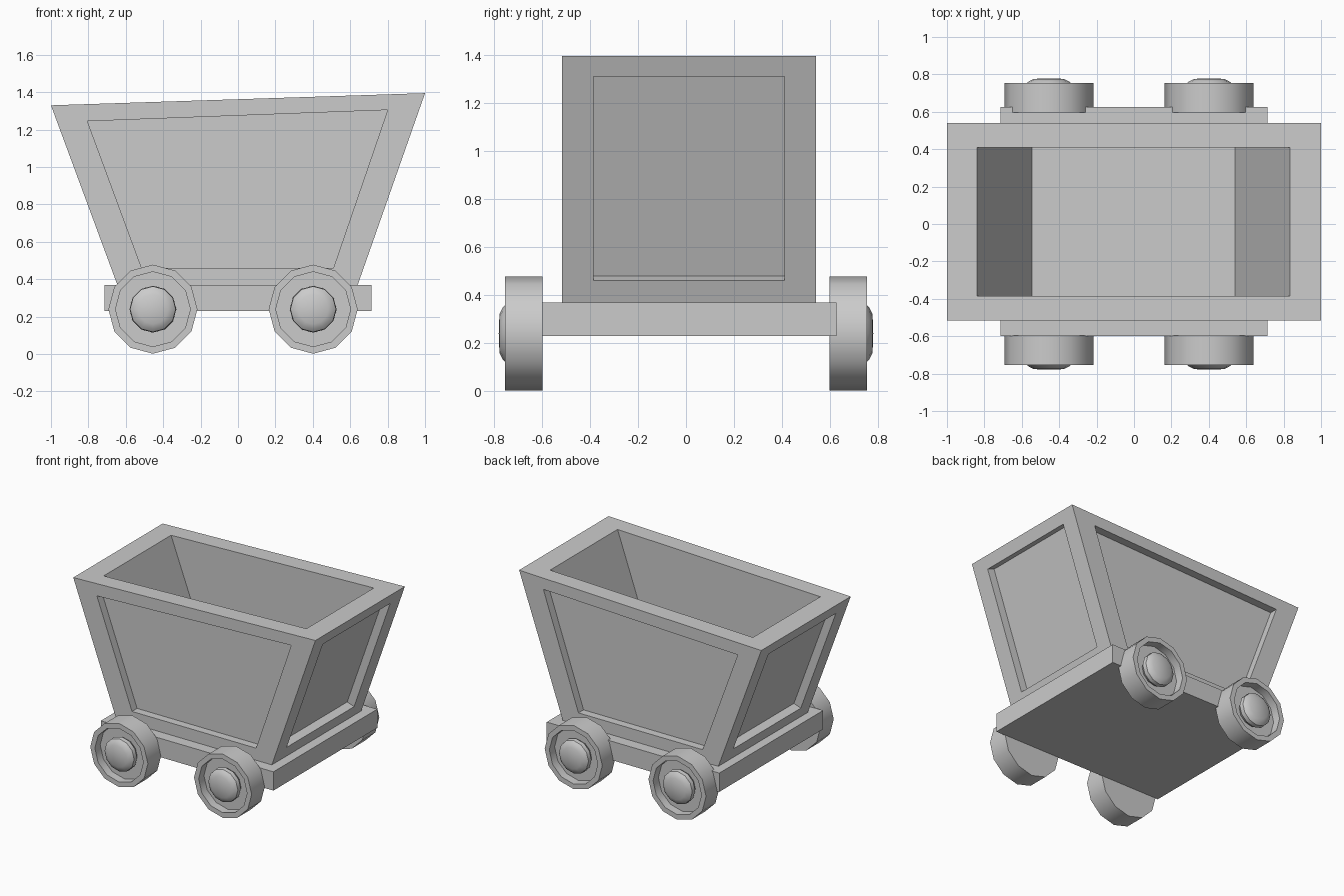
import bpy, bmesh, math
from mathutils import Vector

cube = bpy.data.objects.get("Cube")
if cube:
    bpy.data.objects.remove(cube, do_unlink=True)

grey = bpy.data.materials.new("plain grey")
grey.use_nodes = True
colour = (0.6, 0.6, 0.6, 1)
grey.diffuse_color = colour
grey.node_tree.nodes["Principled BSDF"].inputs["Base Color"].default_value = colour

MID_Y = 0.0125      # the tub and chassis sit slightly off centre
RECESS = 0.06


def finish(bm, name, smooth=False):
    bmesh.ops.remove_doubles(bm, verts=bm.verts, dist=0.0005)
    bmesh.ops.recalc_face_normals(bm, faces=bm.faces)
    mesh = bpy.data.meshes.new(name)
    bm.to_mesh(mesh)
    bm.free()
    mesh.materials.append(grey)
    obj = bpy.data.objects.new(name, mesh)
    bpy.context.collection.objects.link(obj)
    if smooth:
        bpy.ops.object.select_all(action='DESELECT')
        obj.select_set(True)
        bpy.context.view_layer.objects.active = obj
        bpy.ops.object.shade_smooth_by_angle(angle=math.radians(38))
    return obj


def quad(bm, points):
    bm.faces.new([bm.verts.new(p) for p in points])


def sunken(bm, outer, inner, deep):
    """Frame, recess walls and recessed panel for one side."""
    for i in range(4):
        j = (i + 1) % 4
        quad(bm, (outer[i], outer[j], inner[j], inner[i]))
        quad(bm, (inner[i], inner[j], deep[j], deep[i]))
    quad(bm, deep)


def at_y(profile, y):
    return [Vector((x, y, z)) for x, z in profile]


# Tub: slanted outline with a recessed panel per side and an open top
outline = [(-0.645, 0.37), (0.64, 0.37), (1.0, 1.395), (-1.0, 1.33)]
panel = [(-0.515, 0.46), (0.51, 0.46), (0.80, 1.305), (-0.805, 1.245)]
HALF = 0.5275
PANEL_HALF = 0.3975
bm = bmesh.new()
front = at_y(outline, MID_Y - HALF)
back = at_y(outline, MID_Y + HALF)

for side, outer in ((-1, front), (1, back)):
    inner = at_y(panel, MID_Y + side * HALF)
    sunken(bm, outer, inner, [p - Vector((0, side * RECESS, 0)) for p in inner])

for low, high, top_z in ((0, 3, 1.245), (1, 2, 1.31)):
    outer = [front[low], back[low], back[high], front[high]]
    slope = front[high] - front[low]

    def on_end(y, z):
        p = front[low] + slope * ((z - front[low].z) / slope.z)
        return Vector((p.x, MID_Y + y, z))

    inner = [on_end(-PANEL_HALF, 0.46), on_end(PANEL_HALF, 0.46),
             on_end(PANEL_HALF, top_z), on_end(-PANEL_HALF, top_z)]
    inward = Vector((-slope.z, 0, slope.x)).normalized()
    if inward.x * front[low].x > 0:
        inward = -inward
    sunken(bm, outer, inner, [p + inward * RECESS for p in inner])

rim = [front[3], front[2], back[2], back[3]]
ys = (-PANEL_HALF, -PANEL_HALF, PANEL_HALF, PANEL_HALF)
mouth = [Vector((x, MID_Y + y, 1.3625 + 0.0325 * x))
         for x, y in zip((-0.84, 0.835, 0.835, -0.84), ys)]
floor = [Vector((x, MID_Y + y, 0.55))
         for x, y in zip((-0.545, 0.54, 0.54, -0.545), ys)]
sunken(bm, rim, mouth, floor)
quad(bm, (front[0], front[1], back[1], back[0]))
finish(bm, "tub")

# Chassis slab
bm = bmesh.new()
bmesh.ops.create_cube(bm, size=1)
bmesh.ops.scale(bm, vec=(1.425, 1.225, 0.14), verts=bm.verts)
bmesh.ops.translate(bm, vec=(0, MID_Y, 0.30), verts=bm.verts)
finish(bm, "chassis")


def lathe(name, profile, x, side):
    """Turn a (radius, distance outward) profile around a wheel axis."""
    bm = bmesh.new()
    verts = [bm.verts.new((x, side * d, 0.24 + r)) for r, d in profile]
    edges = [bm.edges.new(pair) for pair in zip(verts, verts[1:])]
    bmesh.ops.spin(bm, geom=verts + edges, cent=(x, 0, 0.24), axis=(0, 1, 0),
                   angle=math.tau, steps=12)
    finish(bm, name, smooth=True)


# Dished wheels with domed hubs
wheel = [(0, 0.597), (0.238, 0.597), (0.238, 0.753), (0.2, 0.753),
         (0.2, 0.69), (0, 0.69)]
hub = [(0.105, 0.69), (0.125, 0.72), (0.122, 0.75), (0.108, 0.762),
       (0.08, 0.776), (0, 0.779)]
for side, end in ((-1, "front"), (1, "back")):
    for x, hand in ((-0.455, "right"), (0.402, "left")):
        lathe(f"{end}_{hand}_wheel", wheel, x, side)
        lathe(f"{end}_{hand}_hub", hub, x, side)
